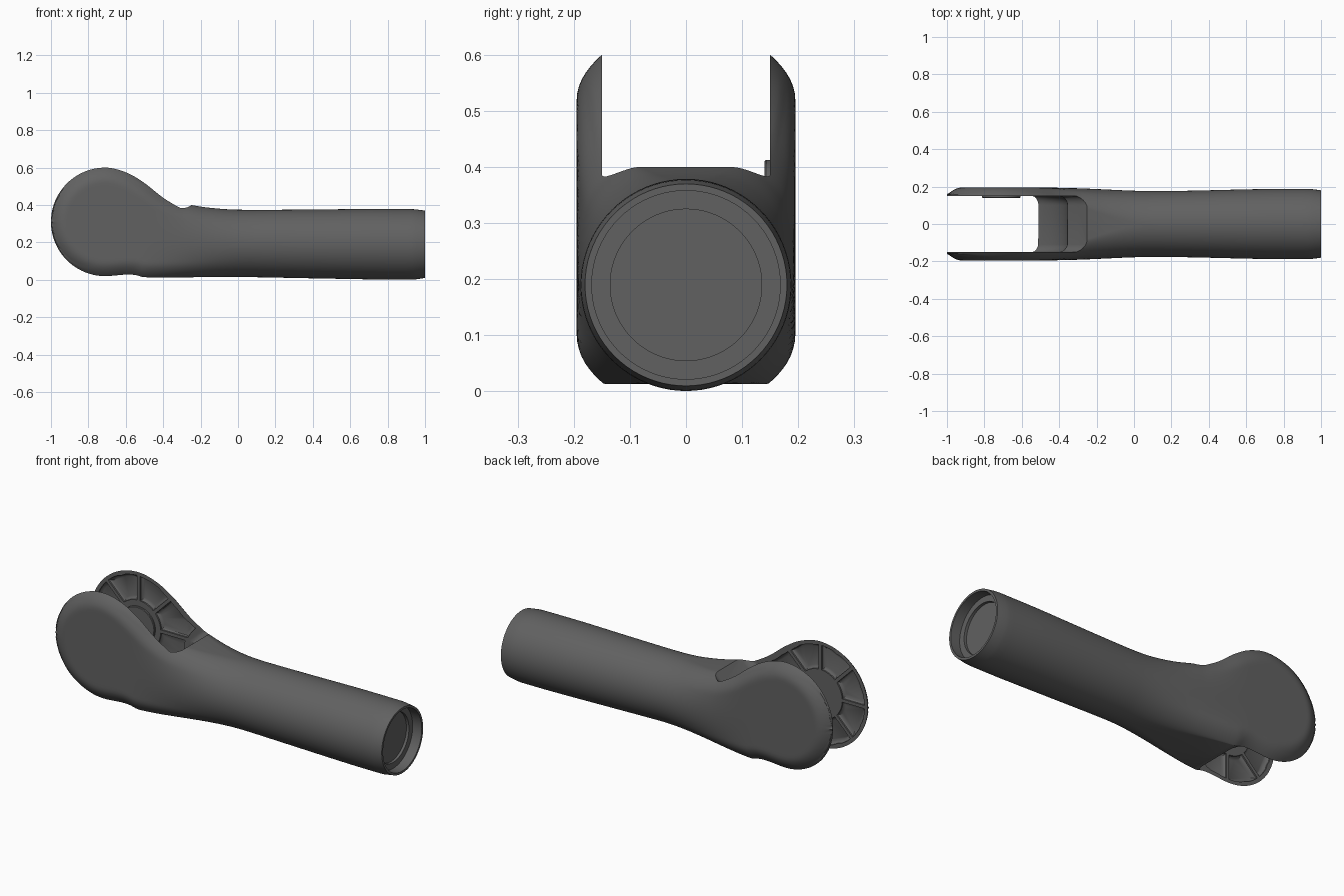
import bpy, bmesh, math

if "Cube" in bpy.data.objects:
    bpy.data.objects.remove(bpy.data.objects["Cube"])

CX, CZ, R = -0.71, 0.31, 0.29          # joint centre and head radius
INNER, OUTER = 0.15, 0.195             # fork plate inner / outer y
TOP = [(-0.71, .60), (-0.6, .575), (-0.5, .52), (-0.4, .453), (-0.3, .41), (-0.25, .40),
       (-0.15, .385), (0, .375), (0.4, .376), (0.7, .379), (0.93, .378), (1, .37)]
BOTTOM = [(-0.71, .02), (-0.6, .028), (-0.55, .026), (-0.5, .014), (0, .015), (0.4, .008),
          (0.8, .001), (0.93, .001), (1, .01)]
WIDTH = [(-1, .19), (-0.6, .19), (0.1, .176), (0.7, .187), (0.93, .188), (1, .18)]


def curve(pts, x):
    """Smooth interpolation through the points."""
    n = len(pts)
    i = max(k for k in range(n - 1) if k == 0 or pts[k][0] <= x)

    def slope(k):
        if k in (0, n - 1) or pts[k][0] > 0.9:
            return 0 if k == 0 else (pts[k][1] - pts[k - 1][1]) / (pts[k][0] - pts[k - 1][0])
        return (pts[k + 1][1] - pts[k - 1][1]) / (pts[k + 1][0] - pts[k - 1][0])
    (x0, a), (x1, b) = pts[i], pts[i + 1]
    h = x1 - x0
    t = (x - x0) / h
    return ((2*t**3 - 3*t*t + 1) * a + (t**3 - 2*t*t + t) * h * slope(i)
            + (3*t*t - 2*t**3) * b + (t**3 - t*t) * h * slope(i + 1))


def limits(x):
    if x < CX:
        h = math.sqrt(max(R * R - (x - CX) ** 2, 0))
        return CZ - h, CZ + h
    return curve(BOTTOM, x), curve(TOP, x)


xs = [CX - R * math.cos(math.pi / 2 * i / 28) for i in range(28)]
xs[0] = -0.9998
xs += [CX + 0.016 * i for i in range(54)]
outline = [(x, z) for x in xs for z in limits(x)]
xs += [0.2 + 0.1 * i for i in range(8)] + [0.93, 0.95, 0.98, 1.0]


def edge_distance(x, z):
    return min((x - a) ** 2 + (z - b) ** 2 for a, b in outline) ** 0.5


def add_loft(bm, rings):
    """Join rings of equal point count into a closed solid."""
    vs = [[bm.verts.new(p) for p in r] for r in rings]
    n = len(vs[0])
    for a, b in zip(vs, vs[1:]):
        for i in range(n):
            bm.faces.new((a[i], a[(i + 1) % n], b[(i + 1) % n], b[i]))
    bm.faces.new(vs[0])
    bm.faces.new(vs[-1])


def finish(name, bm):
    bmesh.ops.remove_doubles(bm, verts=bm.verts, dist=1e-6)
    bmesh.ops.recalc_face_normals(bm, faces=bm.faces)
    me = bpy.data.meshes.new(name)
    bm.to_mesh(me)
    bm.free()
    ob = bpy.data.objects.new(name, me)
    bpy.context.collection.objects.link(ob)
    return ob


def loft(name, rings):
    bm = bmesh.new()
    add_loft(bm, rings)
    return finish(name, bm)


# Arm body: flat rounded head blending into a round tube
N = 40


def section(x):
    lo, hi = limits(x)
    zc, h = (lo + hi) / 2, (hi - lo) / 2
    t = min(max((x + 0.56) / 0.66, 0), 1)
    w = 1 - t * t * (3 - 2 * t)
    side = []
    for i in range(N + 1):
        a = math.pi * i / N
        z = zc + h * math.cos(a)
        y = (1 - w) * curve(WIDTH, x) * math.sin(a)
        if w > 0:
            d = 0 if i in (0, N) else min(edge_distance(x, z) / 0.08, 1)
            y += w * (INNER + (OUTER - INNER) * (1 - (1 - d) ** 2))
        side.append((x, y if abs(y) > 1e-6 else 0, z))
    return side + [(x, -y, z) for x, y, z in reversed(side)]


def circle(x, r):
    side = [(x, r * abs(math.sin(math.pi * i / N)), 0.19 + r * math.cos(math.pi * i / N))
            for i in range(N + 1)]
    return side + [(x, -y, z) for x, y, z in reversed(side)]


# the last rings form the recessed socket in the tube end
rings = [section(x) for x in xs]
rings += [circle(x, r) for x, r in ((1, .168), (.945, .168), (.945, .135), (.93, .135))]
body = loft("arm_body", rings)

# Slot between the fork plates, with rounded end corners
arc = [(CX + .355 * math.cos(math.radians(a)), CZ + .355 * math.sin(math.radians(a)))
       for a in range(-56, 1, 4)]
end = [(-0.56, -0.1)] + arc + [(-0.30, .355), (-0.25, .40), (-0.15, .50), (-0.1, .8)]
FR = 0.05
slices = []
for i in range(-8, 9):
    a = math.pi / 2 * abs(i) / 8
    y = math.copysign(INNER - FR + FR * math.sin(a), i)
    s = FR * (1 - math.cos(a))
    slices.append([(x - s, y, z) for x, z in end] + [(-1.2, y, .8), (-1.2, y, -.1)])
slot = loft("slot_cutter", slices)


# Pockets leaving a hub and radial ribs on each plate
def reach(a, inset):
    r = 0.15
    while r < 0.5:
        x, z = CX + r * math.cos(a), CZ + r * math.sin(a)
        blocked = r > .355 - .05 - inset if z < CZ else x > -.355 + (z - CZ) * 1.1 - .05 - inset
        margin = inset + 0.12 * max(0, x + 0.6)      # thicker rim towards the neck
        if blocked or edge_distance(x, z) < margin:
            break
        r += 0.004
    return r


RIBS = 8
bm = bmesh.new()
for k in range(RIBS):
    a0, a1 = 2 * math.pi * k / RIBS, 2 * math.pi * (k + 1) / RIBS
    layers = []
    for y, e in ((.12, 0), (.158, 0), (.165, .005), (.17, .016)):
        gap, hub = .009 + e, .135 + e
        g = math.asin(gap / hub)
        pts = [(hub, a0 + g + (a1 - a0 - 2 * g) * i / 8) for i in range(9)]
        for i in range(8, -1, -1):
            mid = a0 + (a1 - a0) * i / 8
            r = reach(min(max(mid, a0 + .04), a1 - .04), .024 + e)
            g = math.asin(gap / r)
            pts.append((r, a0 + g + (a1 - a0 - 2 * g) * i / 8))
        layers.append([(CX + r * math.cos(a), y, CZ + r * math.sin(a)) for r, a in pts])
    for s in (1, -1):
        add_loft(bm, [[(x, s * y, z) for x, y, z in l] for l in layers])
pockets = finish("pocket_cutter", bm)

bpy.context.view_layer.objects.active = body
for cutter in (slot, pockets):
    cutter.hide_render = True
    m = body.modifiers.new("cut", 'BOOLEAN')
    m.operation, m.solver, m.object = 'DIFFERENCE', 'EXACT', cutter
    bpy.ops.object.modifier_apply(modifier=m.name)
    bpy.data.objects.remove(cutter)

# Raised joint pad on the inside of the back plate
pad = loft("joint_pad", [[(CX + r * math.cos(math.tau * i / 48), y, CZ + r * math.sin(math.tau * i / 48))
                          for i in range(48)] for y, r in ((.16, .103), (.143, .103), (.14, .1))])

# Dark grey finish
dark = bpy.data.materials.new("dark_grey")
dark.diffuse_color = (0.12, 0.12, 0.12, 1)
dark.use_nodes = True
dark.node_tree.nodes["Principled BSDF"].inputs["Base Color"].default_value = dark.diffuse_color
for ob in (body, pad):
    ob.data.materials.clear()
    ob.data.materials.append(dark)
    bpy.ops.object.select_all(action='DESELECT')
    ob.select_set(True)
    bpy.context.view_layer.objects.active = ob
    bpy.ops.object.shade_smooth_by_angle(angle=math.radians(30))
